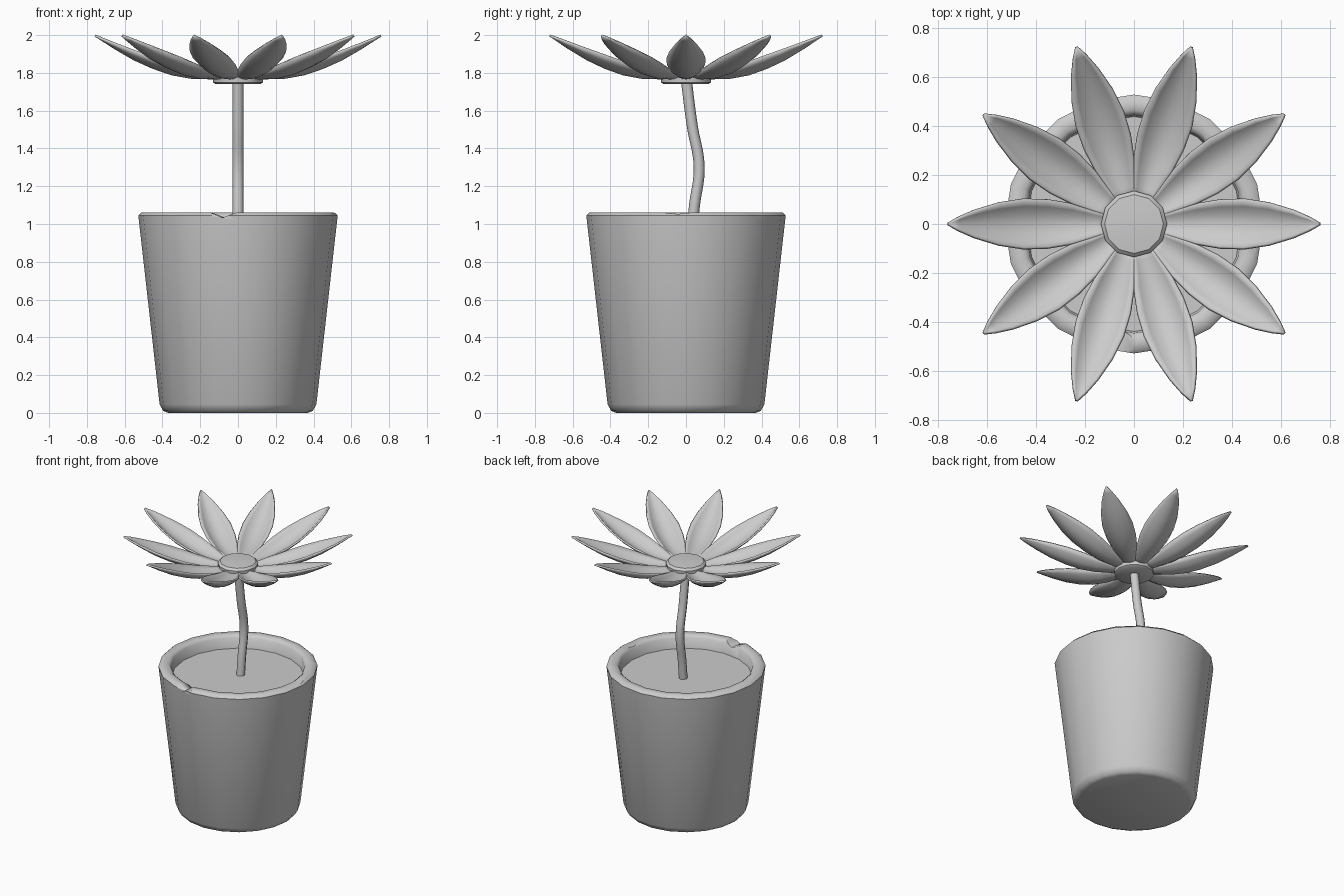
import bpy, bmesh
from math import sin, cos, pi, radians
from mathutils import Vector, Matrix

if "Cube" in bpy.data.objects:
    bpy.data.objects.remove(bpy.data.objects["Cube"])


def add_object(name, bm, angle=40):
    bmesh.ops.recalc_face_normals(bm, faces=bm.faces)
    me = bpy.data.meshes.new(name)
    bm.to_mesh(me)
    bm.free()
    ob = bpy.data.objects.new(name, me)
    bpy.context.collection.objects.link(ob)
    bpy.ops.object.select_all(action='DESELECT')
    ob.select_set(True)
    bpy.context.view_layer.objects.active = ob
    bpy.ops.object.shade_smooth_by_angle(angle=radians(angle))
    return ob


def lathe(name, profile, sides, angle=40):
    """Turned solid, capped at both ends of the (radius, z) profile."""
    bm = bmesh.new()
    rings = [[bm.verts.new((r * cos(2 * pi * i / sides), r * sin(2 * pi * i / sides), z))
              for i in range(sides)] for r, z in profile]
    for a, b in zip(rings, rings[1:]):
        for i in range(sides):
            j = (i + 1) % sides
            bm.faces.new((a[i], a[j], b[j], b[i]))
    bm.faces.new(rings[0])
    bm.faces.new(rings[-1])
    return add_object(name, bm, angle)


# Pot with chamfered foot and rounded rim
pot = lathe("pot", [(0.37, 0), (0.395, 0.01), (0.415, 0.045), (0.525, 1.02), (0.528, 1.045),
                    (0.51, 1.062), (0.465, 1.062), (0.445, 1.045), (0.435, 0.93)], 20, 50)

# Small chips broken out of the rim: angle, half width, depth
for k, (deg, half, depth) in enumerate([(-99, 0.075, 0.03), (45, 0.07, 0.028), (-5, 0.1, 0.01)]):
    bm = bmesh.new()
    bmesh.ops.create_cone(bm, cap_ends=True, segments=4, radius1=1, radius2=1, depth=0.3)
    turn = Matrix.Rotation(radians(deg), 4, 'Z')
    bm.transform(turn @ Matrix.Translation((0.5, 0, 1.063))
                 @ Matrix.Diagonal((1, half, depth, 1)) @ Matrix.Rotation(pi / 2, 4, 'Y'))
    cutter = add_object(f"chip_cutter_{k}", bm)
    cutter.hide_render = True
    cutter.display_type = 'WIRE'
    mod = pot.modifiers.new("chip", 'BOOLEAN')
    mod.object, mod.operation, mod.solver = cutter, 'DIFFERENCE', 'EXACT'
    bpy.context.view_layer.objects.active = pot
    bpy.ops.object.modifier_apply(modifier=mod.name)
    bpy.data.objects.remove(cutter)

# Soil
lathe("soil", [(0.44, 0.95), (0.44, 0.97)], 20)

# Curved stem, swept along a smooth path
curve = bpy.data.curves.new("stem", 'CURVE')
curve.dimensions = '3D'
curve.bevel_depth = 0.029
curve.bevel_resolution = 2
curve.use_fill_caps = True
path = [(0.03, 0.95), (0.045, 1.1), (0.07, 1.3), (0.033, 1.52), (0.002, 1.76)]
spline = curve.splines.new('BEZIER')
spline.resolution_u = 5
spline.bezier_points.add(len(path) - 1)
for p, (y, z) in zip(spline.bezier_points, path):
    p.co = (0, y, z)
    p.handle_left_type = p.handle_right_type = 'AUTO'
bpy.context.collection.objects.link(bpy.data.objects.new("stem", curve))

# Flower centre disc
lathe("flower_centre", [(0.12, 1.742), (0.132, 1.75), (0.135, 1.80), (0.12, 1.815), (0.06, 1.82)], 12)

# Cupped petals: distance out, centre height, half width, edge rise
stations = [(0.08, 1.772, 0.03, 0.005), (0.15, 1.772, 0.05, 0.02), (0.25, 1.775, 0.08, 0.042),
            (0.35, 1.793, 0.097, 0.055), (0.45, 1.827, 0.10, 0.055), (0.55, 1.872, 0.085, 0.045),
            (0.65, 1.93, 0.055, 0.025), (0.715, 1.972, 0.027, 0.009), (0.757, 1.998, 0.003, 0)]
across = [-1, -0.75, -0.4, 0, 0.4, 0.75, 1]
for n in range(10):
    bm = bmesh.new()
    rows = [[bm.verts.new((r, w * t, z + rise * t * t)) for t in across]
            for r, z, w, rise in stations]
    for a, b in zip(rows, rows[1:]):
        for i in range(len(across) - 1):
            bm.faces.new((a[i], b[i], b[i + 1], a[i + 1]))
    bm.transform(Matrix.Rotation(2 * pi * n / 10, 4, 'Z'))
    petal = add_object(f"petal_{n}", bm, 60)
    solid = petal.modifiers.new("thickness", 'SOLIDIFY')
    solid.thickness = 0.012
    solid.offset = 0
